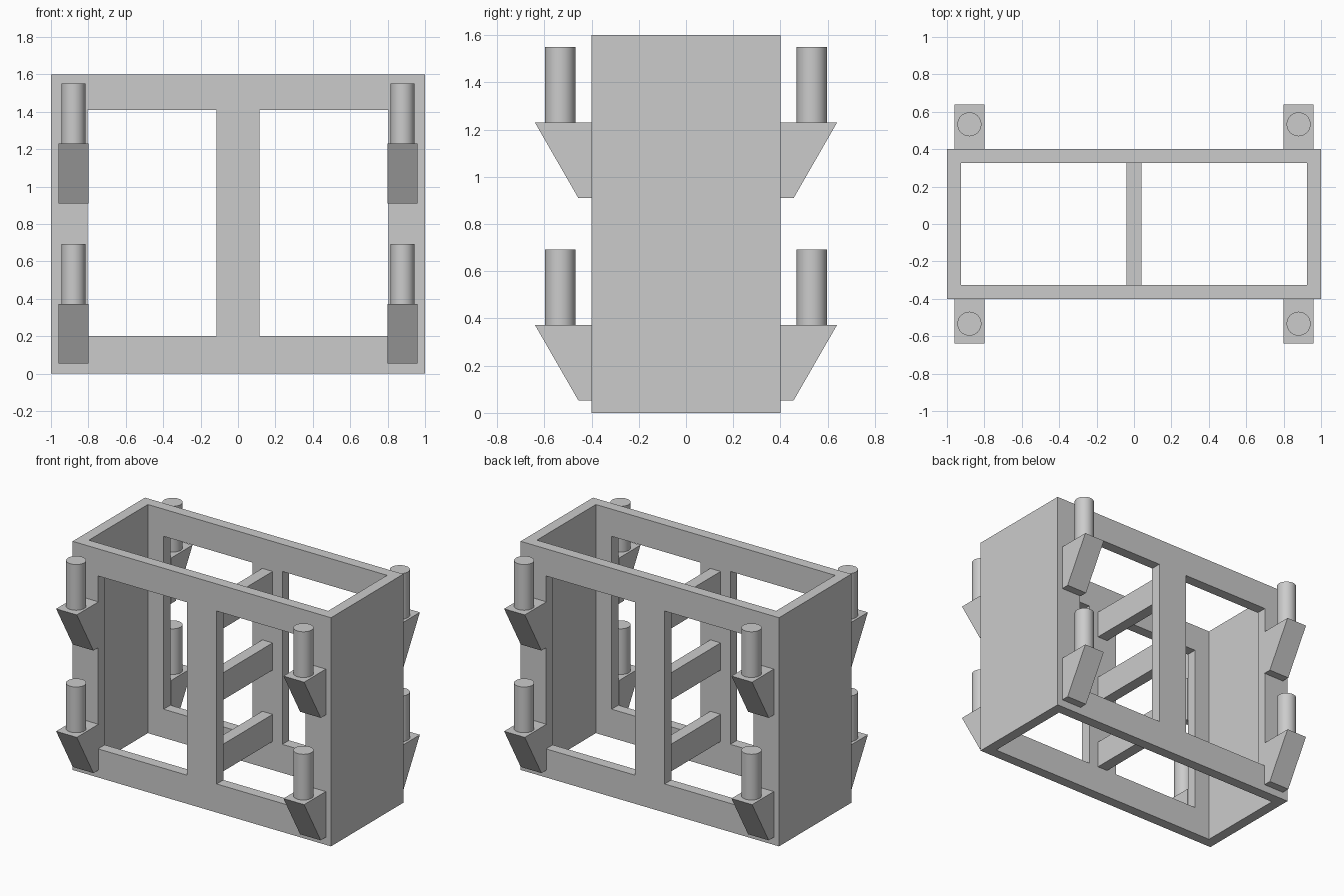
import bpy
import bmesh
import math

if "Cube" in bpy.data.objects:
    bpy.data.objects.remove(bpy.data.objects["Cube"])

grey = bpy.data.materials.new("plain grey")
grey.diffuse_color = (0.6, 0.6, 0.6, 1)
grey.use_nodes = True
grey.node_tree.nodes["Principled BSDF"].inputs["Base Color"].default_value = grey.diffuse_color


def make_object(name, bm):
    bmesh.ops.recalc_face_normals(bm, faces=bm.faces)
    mesh = bpy.data.meshes.new(name)
    bm.to_mesh(mesh)
    bm.free()
    mesh.materials.append(grey)
    obj = bpy.data.objects.new(name, mesh)
    bpy.context.collection.objects.link(obj)
    return obj


def box(name, x0, x1, y0, y1, z0, z1):
    bm = bmesh.new()
    bmesh.ops.create_cube(bm, size=1)
    for v in bm.verts:
        v.co = (x1 if v.co.x > 0 else x0,
                y1 if v.co.y > 0 else y0,
                z1 if v.co.z > 0 else z0)
    return make_object(name, bm)


def cut(target, cutter):
    cutter.hide_render = True
    cutter.hide_set(True)
    mod = target.modifiers.new("cut", 'BOOLEAN')
    mod.operation = 'DIFFERENCE'
    mod.solver = 'EXACT'
    mod.object = cutter


def bracket(name, x, side, z0, z1):
    # Wedge profile in y and z, extruded across x
    profile = [(0.40, z0), (0.456, z0), (0.64, z1), (0.40, z1)]
    bm = bmesh.new()
    face = bm.faces.new([bm.verts.new((x - 0.08, side * y, z)) for y, z in profile])
    new = bmesh.ops.extrude_face_region(bm, geom=[face])["geom"]
    bmesh.ops.translate(bm, vec=(0.16, 0, 0),
                        verts=[g for g in new if isinstance(g, bmesh.types.BMVert)])
    return make_object(name, bm)


def peg(name, x, y, z0, height):
    bm = bmesh.new()
    bmesh.ops.create_cone(bm, cap_ends=True, segments=40, radius1=0.064,
                          radius2=0.064, depth=height)
    bmesh.ops.translate(bm, vec=(x, y, z0 + height / 2), verts=bm.verts)
    obj = make_object(name, bm)
    bpy.ops.object.select_all(action='DESELECT')
    obj.select_set(True)
    bpy.context.view_layer.objects.active = obj
    bpy.ops.object.shade_smooth_by_angle(angle=math.radians(30))
    return obj


# Open-ended box frame with two windows through front and back
frame = box("frame", -1, 1, -0.4, 0.4, 0, 1.6)
cut(frame, box("hollow_cutter", -0.926, 0.926, -0.326, 0.326, -0.2, 1.8))
cut(frame, box("left_window_cutter", -0.804, -0.115, -0.6, 0.6, 0.2, 1.41))
cut(frame, box("right_window_cutter", 0.115, 0.804, -0.6, 0.6, 0.2, 1.41))

# Three crossbars joining the middle posts
for i, z in enumerate((0.2, 0.7, 1.2)):
    box(f"crossbar_{i + 1}", -0.04, 0.04, -0.326, 0.326, z, z + 0.19)

# Wedge brackets carrying upright pegs, two per corner
for side, face in ((-1, "front"), (1, "back")):
    for x, hand in ((-0.88, "left"), (0.88, "right")):
        for top, level in ((0.373, "lower"), (1.23, "upper")):
            label = f"{face}_{hand}_{level}"
            bracket(f"bracket_{label}", x, side, top - 0.32, top)
            peg(f"peg_{label}", x, side * 0.533, top, 0.32)
